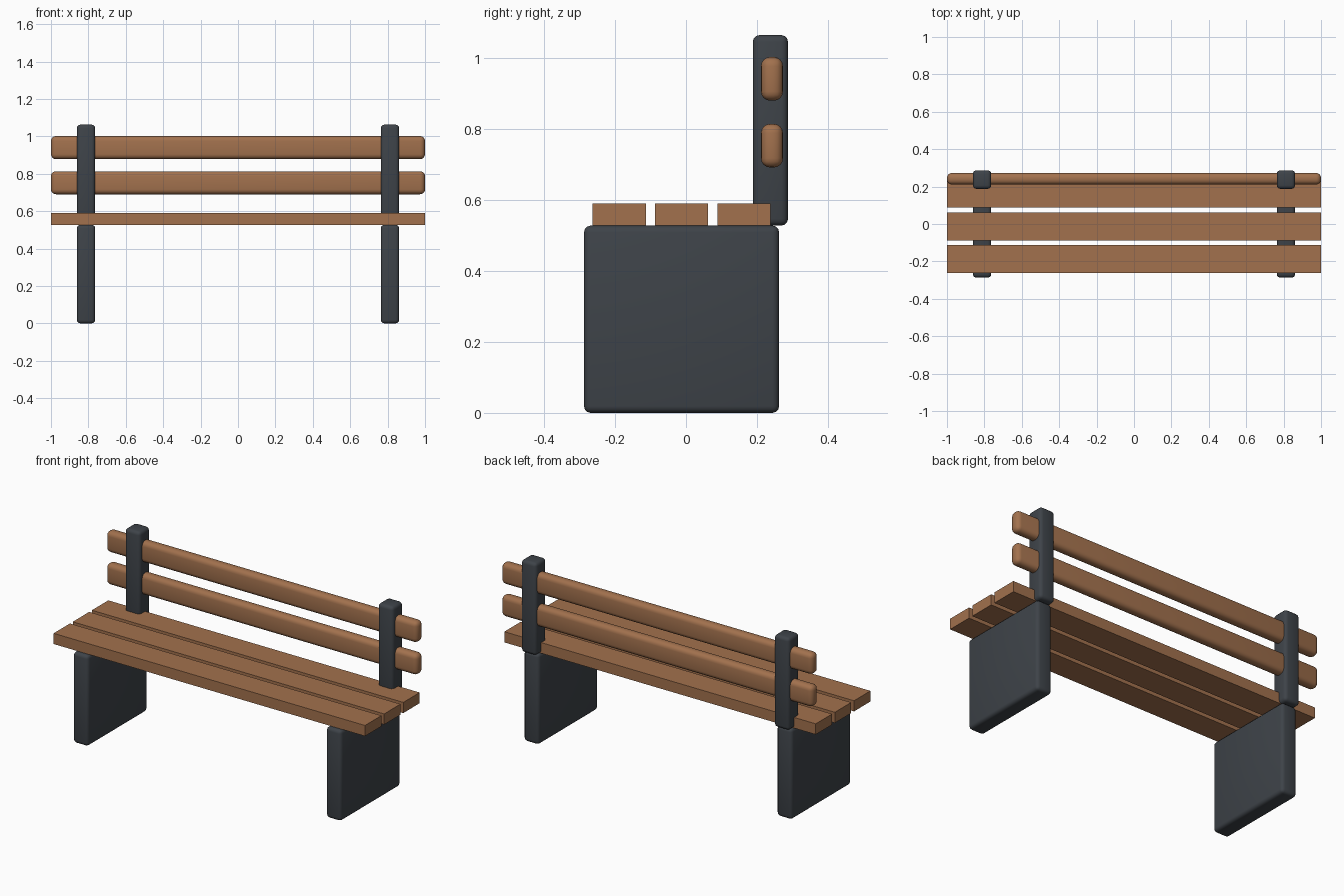
import bpy
import math

if "Cube" in bpy.data.objects:
    bpy.data.objects.remove(bpy.data.objects["Cube"])


def material(name, rgb):
    m = bpy.data.materials.new(name)
    m.diffuse_color = (*rgb, 1.0)
    m.use_nodes = True
    m.node_tree.nodes["Principled BSDF"].inputs["Base Color"].default_value = m.diffuse_color
    return m


wood = material("warm_wood", (0.36, 0.165, 0.075))
iron = material("dark_grey", (0.048, 0.056, 0.066))


def box(name, x, y, z, mat, bevel=0.0, segments=3):
    """Box from (min, max) ranges, with optional rounded edges."""
    ranges = (x, y, z)
    bpy.ops.mesh.primitive_cube_add(size=1, location=[(a + b) / 2 for a, b in ranges])
    ob = bpy.context.object
    ob.name = name
    ob.scale = [b - a for a, b in ranges]
    bpy.ops.object.transform_apply(location=False, rotation=False, scale=True)
    ob.data.materials.append(mat)
    if bevel:
        mod = ob.modifiers.new("rounded_edges", 'BEVEL')
        mod.width = bevel
        mod.segments = segments
        bpy.ops.object.modifier_apply(modifier=mod.name)
        bpy.ops.object.shade_smooth_by_angle(angle=math.radians(40))
    return ob


# Slab legs and back posts, one pair on each side
for side, cx in (("left", -0.8125), ("right", 0.8125)):
    x = (cx - 0.049, cx + 0.049)
    box(f"{side}_leg", x, (-0.287, 0.262), (0.0, 0.527), iron, 0.019)
    box(f"{side}_back_post", x, (0.188, 0.287), (0.527, 1.063), iron, 0.019)

# Three sharp-edged seat planks
for i, cy in enumerate((-0.188, -0.0125, 0.163)):
    box(f"seat_plank_{i + 1}", (-1, 1), (cy - 0.075, cy + 0.075), (0.527, 0.589), wood)

# Two rounded backrest rails running through the posts
for name, cz in (("lower", 0.752), ("upper", 0.940)):
    box(f"{name}_back_rail", (-1, 1), (0.211, 0.273), (cz - 0.0615, cz + 0.0615),
        wood, 0.026, 4)
